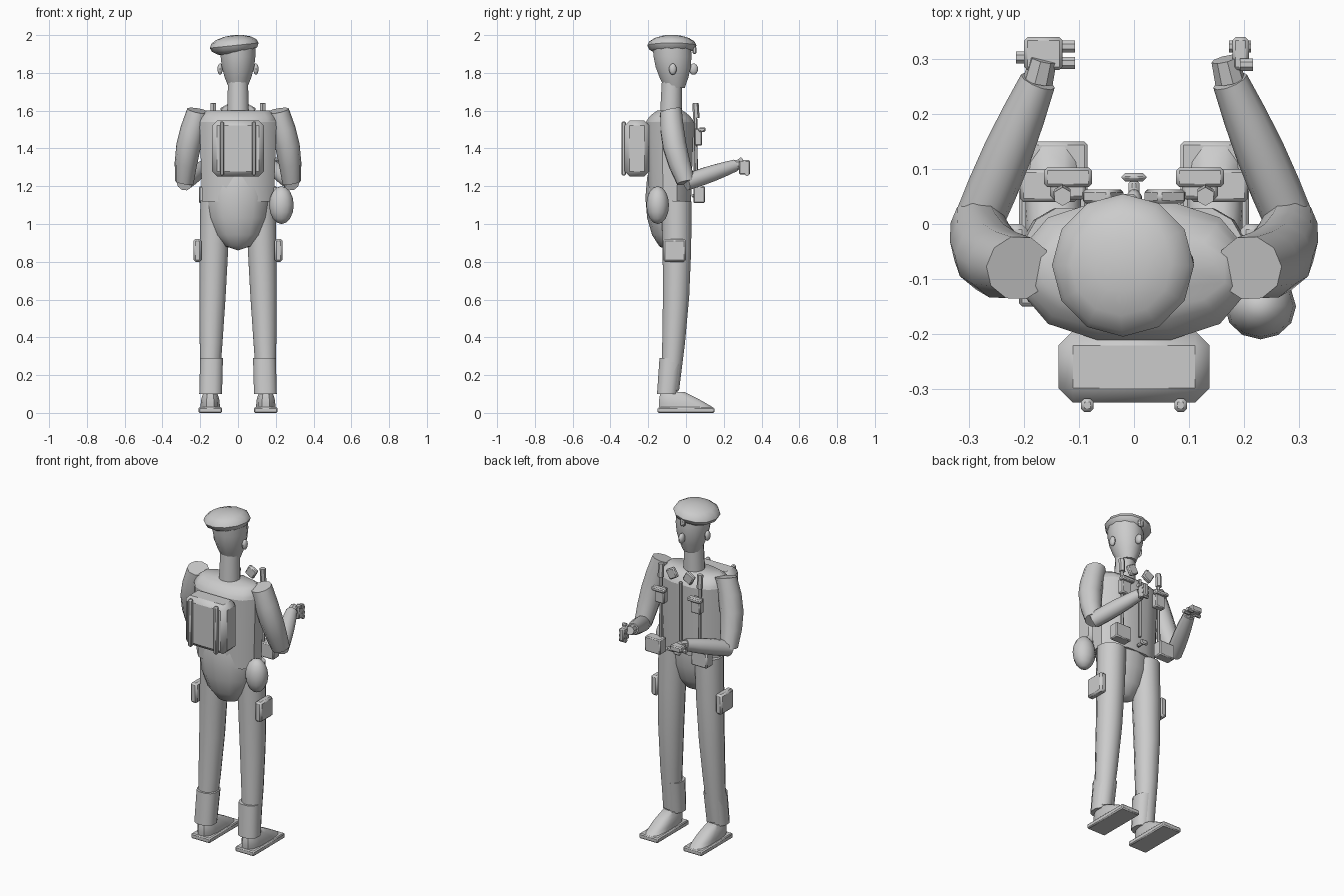
import bpy, bmesh, math
from mathutils import Vector, Matrix, Euler

default_cube = bpy.data.objects.get("Cube")
if default_cube:
    bpy.data.objects.remove(default_cube, do_unlink=True)

shade = (.6, .6, .6, 1)
grey = bpy.data.materials.new("plain_grey")
grey.use_nodes = True
grey.diffuse_color = shade
for node in grey.node_tree.nodes:
    if node.type == 'BSDF_PRINCIPLED':
        node.inputs["Base Color"].default_value = shade


def add_object(mesh, name):
    part = bpy.data.objects.new(name, mesh)
    bpy.context.collection.objects.link(part)
    bpy.ops.object.select_all(action='DESELECT')
    part.select_set(True)
    bpy.context.view_layer.objects.active = part
    bpy.ops.object.shade_smooth_by_angle(angle=math.radians(40))


def finish(bm, name, centre=(0, 0, 0), tilt=0, paired=False):
    """Place a part, optionally with its mirrored twin."""
    turn = Euler((0, math.radians(tilt), 0)).to_matrix().to_4x4()
    bm.transform(Matrix.Translation(centre) @ turn)
    bmesh.ops.recalc_face_normals(bm, faces=bm.faces[:])
    mesh = bpy.data.meshes.new(name)
    bm.to_mesh(mesh)
    bm.free()
    mesh.materials.append(grey)
    if paired:
        twin = mesh.copy()
        twin.transform(Matrix.Scale(-1, 4, Vector((1, 0, 0))))
        twin.flip_normals()
        add_object(twin, "right_" + name)
        name = "left_" + name
    add_object(mesh, name)


def tube(name, start, end, first, last, swell=0, bow=(0, 0, 0),
         sides=12, steps=4, square=1, level=False, paired=False):
    """Oval tube between two points; first and last are its end radii."""
    start, end, bow = Vector(start), Vector(end), Vector(bow)
    first, last = [Vector(r if isinstance(r, tuple) else (r, r)) for r in (first, last)]
    up = Vector((0, 0, 1))
    aim = up.rotation_difference(up if level else end - start)
    bm = bmesh.new()
    loops = []
    for step in range(steps + 1):
        t = step / steps
        arch = math.sin(math.pi * t)
        centre = start.lerp(end, t) + bow * arch
        radii = first.lerp(last, t)
        loop = []
        for side in range(sides):
            angle = math.tau * (side + .5) / sides
            flat = [math.copysign(abs(wave) ** square, wave) * (radius + swell * arch)
                    for wave, radius in zip((math.cos(angle), math.sin(angle)), radii)]
            loop.append(bm.verts.new(centre + aim @ Vector((*flat, 0))))
        loops.append(loop)
    for lower, upper in zip(loops, loops[1:]):
        for i in range(sides):
            bm.faces.new((lower[i - 1], lower[i], upper[i], upper[i - 1]))
    bm.faces.new(loops[0])
    bm.faces.new(loops[-1])
    finish(bm, name, paired=paired)


def box(name, centre, size, bevel=.006, **placing):
    """Chamfered block."""
    bm = bmesh.new()
    bmesh.ops.create_cube(bm, size=1)
    bmesh.ops.scale(bm, vec=size, verts=bm.verts)
    bmesh.ops.bevel(bm, geom=bm.edges[:], offset=bevel, segments=1, affect='EDGES')
    finish(bm, name, centre, **placing)


def ball(name, centre, radii, **placing):
    """Low ellipsoid."""
    bm = bmesh.new()
    bmesh.ops.create_uvsphere(bm, u_segments=12, v_segments=8, radius=1)
    bmesh.ops.scale(bm, vec=radii, verts=bm.verts)
    finish(bm, name, centre, **placing)


# Head, neck and tilted beret
tube("head", start=(0, -.06, 1.72), end=(0, -.075, 1.94),
     first=(.05, .055), last=(.095, .105), swell=.016, level=True)
tube("neck", start=(0, -.08, 1.57), end=(0, -.075, 1.75), first=.06, last=.055, steps=1)
ball("beret", centre=(-.02, -.075, 1.945), radii=(.13, .13, .055), tilt=-6)
box("beret_badge", centre=(-.01, .045, 1.92), size=(.03, .02, .04))
ball("nose", centre=(0, .04, 1.82), radii=(.016, .024, .03))
ball("ear", centre=(.095, -.07, 1.82), radii=(.014, .02, .03), paired=True)

# Torso, sloping shoulders and rounded pelvis
waist, chest, collar = [Vector((0, -.085, z)) for z in (1.12, 1.54, 1.6)]
chest_radii = (.21, .13)
tube("torso", waist, chest, first=(.195, .115), last=chest_radii, square=.85)
tube("shoulder_yoke", chest, collar, first=chest_radii, last=(.17, .07),
     swell=.01, square=.85)
ball("pelvis", centre=(0, -.095, 1.14), radii=(.17, .12, .28))

# Zip and belt buckle
tube("front_zip", start=(0, .05, 1.2), end=(0, .05, 1.56), first=.009, last=.009, sides=6, steps=1)
box("buckle_post", centre=(0, .055, 1.15), size=(.02, .05, .02))
box("belt_buckle", centre=(0, .085, 1.15), size=(.045, .015, .03))

# Backpack with upright rails, and the round hip bag
box("backpack", centre=(0, -.26, 1.4), size=(.275, .13, .295), bevel=.026)
box("pack_rail", centre=(.085, -.33, 1.4), size=(.023, .024, .285), paired=True)
ball("hip_bag", centre=(.23, -.15, 1.1), radii=(.065, .06, .1))

# Legs, cuffs, shoes and thigh holsters
tube("leg", start=(.15, -.085, .12), end=(.12, -.05, 1.12), first=.05, last=.082,
     swell=.006, bow=(0, .015, 0), paired=True)
tube("cuff", start=(.145, -.1, .1), end=(.14, -.08, .29), first=(.062, .055), last=.062,
     steps=1, square=.8, level=True, paired=True)
box("sole", centre=(.147, 0, .015), size=(.125, .3, .03), paired=True)
tube("shoe", start=(.147, 0, .03), end=(.147, -.07, .11), first=(.052, .145),
     last=(.036, .065), swell=.005, square=.7, level=True, paired=True)
box("thigh_holster", centre=(.215, -.06, .86), size=(.042, .12, .12), bevel=.01, paired=True)

# Bent arms
shoulder, elbow, wrist, knuckle = [Vector(p) for p in (
    (.21, -.08, 1.6), (.285, 0, 1.22), (.175, .26, 1.31), (.165, .3, 1.32))]
tube("upper_arm", shoulder, elbow, first=.06, last=.05, swell=.01,
     bow=(.015, -.02, 0), sides=10, paired=True)
tube("forearm", elbow, wrist, first=.045, last=.033, swell=.006, sides=10, paired=True)
tube("wrist", wrist, knuckle, first=.028, last=.025, sides=8, steps=1, paired=True)

# Chest harness and belt pouches
for name, low, high, radius in (("chest_rod", 1.2, 1.6, .009), ("rod_head", 1.56, 1.64, .017)):
    tube(name, start=(.13, .055, low), end=(.13, .05, high), first=radius, last=radius,
         sides=6, steps=1, paired=True)
box("chest_pouch", centre=(.12, .065, 1.46), size=(.065, .04, .09), paired=True)
box("pouch_flap", centre=(.12, .085, 1.5), size=(.087, .036, .024), paired=True)
box("collar_tab", centre=(.056, .05, 1.6), size=(.058, .026, .06), tilt=30, paired=True)
box("belt_pouch", centre=(.155, .07, 1.155), size=(.105, .06, .09), paired=True)


def finger(name, centre, reach):
    """Short stub lying across a hand."""
    middle, half = Vector(centre), Vector((reach, 0, 0))
    tube(name, middle - half, middle + half, first=.012, last=.012, sides=8, steps=1)


# Level right hand and upright left hand
box("right_palm", centre=(-.165, .31, 1.31), size=(.07, .06, .035))
finger("right_thumb", centre=(-.195, .303, 1.295), reach=.02)
for y in (.293, .323):
    finger("right_finger", centre=(-.127, y, 1.295), reach=.02)
box("left_palm", centre=(.194, .31, 1.3), size=(.03, .06, .075))
for z in (1.265, 1.29, 1.32):
    finger("left_finger", centre=(.193, .323, z), reach=.02)
finger("left_thumb", centre=(.205, .29, 1.34), reach=.012)
